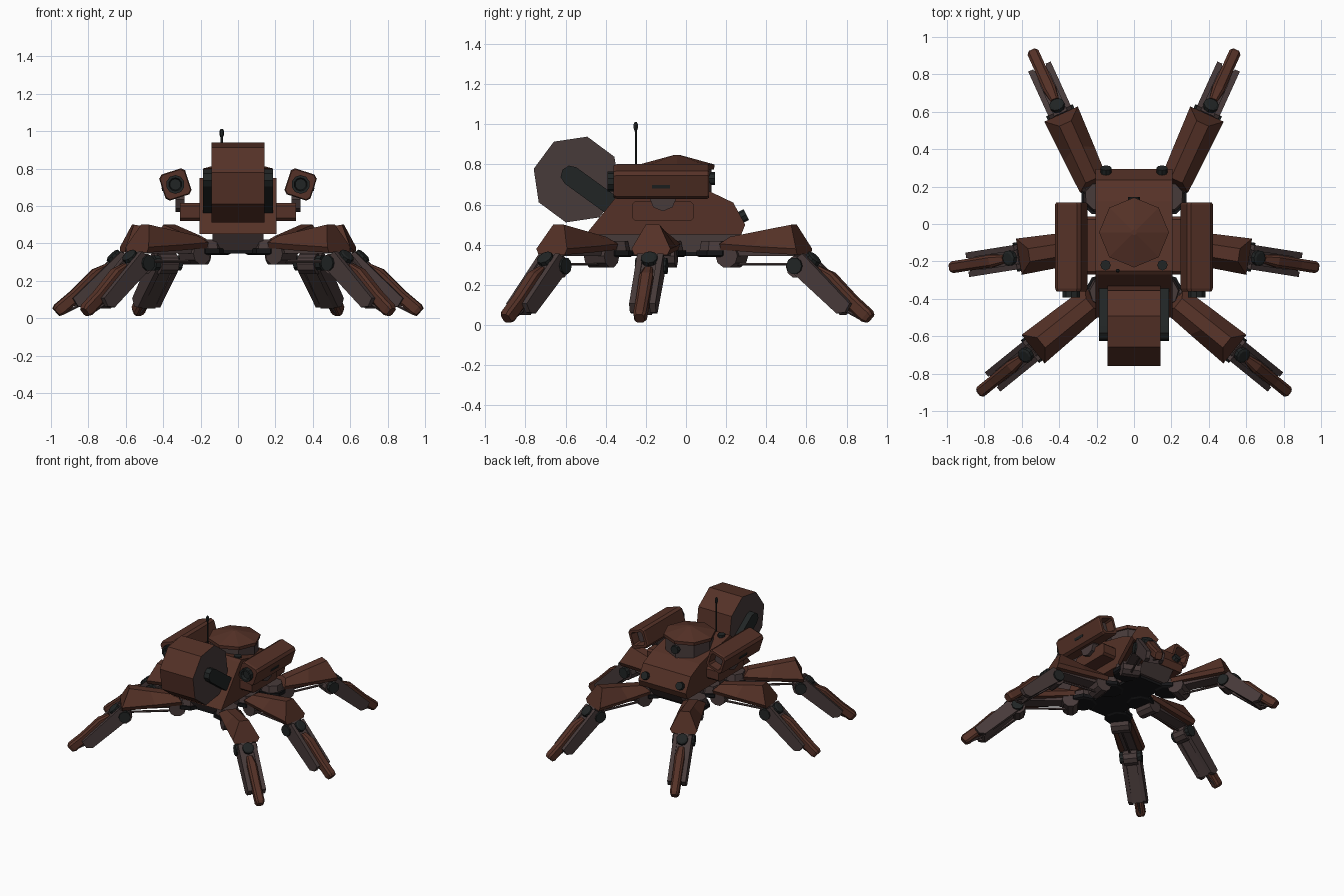
import bpy, bmesh, math
from mathutils import Matrix, Vector

if "Cube" in bpy.data.objects:
    bpy.data.objects.remove(bpy.data.objects["Cube"])

def material(name, rgb):
    m = bpy.data.materials.new(name)
    m.diffuse_color = (*rgb, 1)
    m.use_nodes = True
    m.node_tree.nodes["Principled BSDF"].inputs["Base Color"].default_value = m.diffuse_color
    return m

RUST = material("rust brown", (0.090, 0.031, 0.020))
GREY = material("warm grey", (0.064, 0.043, 0.042))
DARK = material("dark steel", (0.015, 0.018, 0.018))
BLACK = material("underside black", (0.008, 0.008, 0.009))
I = Matrix.Identity(4)
T = lambda x, y, z: Matrix.Translation((x, y, z))
R = lambda deg, axis: Matrix.Rotation(math.radians(deg), 4, axis)

def loft(name, rings, mats, M=I, rule=None):
    """Skin closed rings of equal length; optional rule picks a face material."""
    bm = bmesh.new()
    vs = [[bm.verts.new(p) for p in ring] for ring in rings]
    n = len(rings[0])
    for a, b in zip(vs, vs[1:]):
        for i in range(n):
            bm.faces.new((a[i], a[(i + 1) % n], b[(i + 1) % n], b[i]))
    bm.faces.new(vs[0])
    bm.faces.new(vs[-1])
    bmesh.ops.recalc_face_normals(bm, faces=bm.faces)
    if rule:
        for f in bm.faces:
            f.material_index = rule(f)
    bm.transform(M)
    me = bpy.data.meshes.new(name)
    bm.to_mesh(me)
    bm.free()
    for m in (mats if isinstance(mats, list) else [mats]):
        me.materials.append(m)
    ob = bpy.data.objects.new(name, me)
    bpy.context.collection.objects.link(ob)
    return ob

def side_prism(name, yz, x0, x1, mat, M=I, rule=None):
    return loft(name, [[(x, y, z) for y, z in yz] for x in (x0, x1)], mat, M, rule)

def box(name, x, y, z, mat, M=I):
    return loft(name, [[(x[0], y[0], h), (x[1], y[0], h), (x[1], y[1], h), (x[0], y[1], h)]
                       for h in z], mat, M)

def circle(r, z, n, off=0):
    return [(r * math.cos(math.tau * i / n + off), r * math.sin(math.tau * i / n + off), z)
            for i in range(n)]

def turned(name, steps, n, mat, M=I, off=0):
    """Lathe (radius, height) steps around local z."""
    return loft(name, [circle(r, z, n, off) for r, z in steps], mat, M)

def rod(name, a, b, r, mat, M=I, n=6):
    a, b = Vector(a), Vector(b)
    q = (b - a).to_track_quat('Z', 'Y').to_matrix().to_4x4()
    return turned(name, [(r, 0), (r, (b - a).length)], n, mat, M @ Matrix.Translation(a) @ q)

# Hull, chassis and belly
side_prism("hull", [(-.5, .45), (.275, .45), (.295, .5), (.235, .61), (.12, .665),
                    (-.25, .75), (-.27, .735)], -.205, .205, RUST)
side_prism("chassis", [(-.45, .45), (-.40, .365), (.20, .365), (.27, .45)], -.135, .135, GREY)
box("belly_plate", (-.13, .13), (-.40, .18), (.345, .37), BLACK)

# Turret with a low pointed cap
TUR = T(0, -.045, 0)
turned("turret_wall", [(.172, .62), (.172, .78)], 8, GREY, TUR, math.pi / 2)
turned("turret_cap", [(.185, .775), (.187, .80), (.015, .847)], 8, RUST, TUR, math.pi / 2)
rod("turret_sight", (0, .09, .73), (0, .145, .73), .032, DARK, n=8)

# Rear drum: brown rim, grey ends
drum = [(-.545 + .22 * math.cos(math.radians(31 + 45 * i)),
         .725 + .22 * math.sin(math.radians(31 + 45 * i))) for i in range(8)]
side_prism("rear_drum", drum, -.143, .143, [RUST, GREY],
           rule=lambda f: int(abs(f.normal.x) > .9))

# Antenna
rod("antenna_mast", (-.087, -.25, .74), (-.087, -.25, .98), .006, DARK)
turned("antenna_tip", [(.006, .965), (.012, .98), (.012, 1.0), (.006, 1.012)], 6, DARK,
       T(-.087, -.25, 0))

for s, side in ((1, "right"), (-1, "left")):
    # Drum bracket: rounded bar running from hull to drum centre
    a, b, w = Vector((-.575, .745)), Vector((-.34, .575)), .05
    ang = math.atan2(b.y - a.y, b.x - a.x)
    bar = []
    for c, start in ((b, -90), (a, 90)):
        for k in range(5):
            t = ang + math.radians(start + 45 * k)
            bar.append((c.x + w * math.cos(t), c.y + w * math.sin(t)))
    side_prism(f"drum_bracket_{side}", bar, s * .14, s * .187, DARK)

    # Roof studs and front lamps
    rod(f"roof_stud_{side}", (s * .152, -.22, .72), (s * .152, -.22, .757), .028, DARK, n=8)
    rod(f"front_lamp_{side}", (s * .15, .25, .525), (s * .15, .30, .55), .03, DARK, n=8)

    # Shoulder plate and pivot for the launcher
    side_prism(f"shoulder_{side}", [(-.255, .52), (.025, .52), (.04, .535), (.04, .60),
                                    (.025, .615), (-.255, .615), (-.27, .60), (-.27, .535)],
               s * .19, s * .31, RUST)
    rod(f"launcher_pivot_{side}", (s * .285, -.115, .635), (s * .335, -.115, .635), .068, GREY, n=8)

    # Launcher: bevelled square tube with a recessed mouth
    L = T(s * .335, -.12, .715) @ R(s * 18, 'Y')
    h, c = .073, .055
    sec = [(h, c), (c, h), (-c, h), (-h, c), (-h, -c), (-c, -h), (c, -h), (h, -c)]
    rings = [[(x * k, y, z * k) for x, z in sec]
             for y, k in ((-.24, .93), (-.225, 1), (.225, 1), (.235, .93), (.235, .68), (.17, .6))]
    loft(f"launcher_{side}", rings, [RUST, GREY], L,
         lambda f: int(.16 < f.calc_center_median().y < .22 and abs(f.normal.y) > .9))
    loft(f"launcher_nozzle_{side}",
         [[(r * math.cos(math.tau * i / 10), y, r * math.sin(math.tau * i / 10))
           for i in range(10)] for y, r in ((-.235, .05), (-.272, .05), (-.272, .036), (-.25, .03))],
         DARK, L)
    box(f"launcher_slot_{side}", sorted((s * .072, s * .077)), (-.05, .04), (-.012, .006), DARK, L)

def leg(tag, x, y, deg):
    """Leg pointing along local +x, with its origin under the knee cap."""
    M = T(x, y, 0) @ R(deg, 'Z')
    # Hip hub, arm and ball
    turned("hip_hub_" + tag, [(.085, .338), (.10, .346), (.10, .372)], 8, BLACK, M @ T(-.55, 0, 0))
    turned("hip_collar_" + tag, [(.085, .372), (.075, .42)], 8, GREY, M @ T(-.55, 0, 0))
    box("hip_arm_" + tag, (-.53, -.10), (-.045, .045), (.345, .40), GREY, M)
    rod("hip_barrel_" + tag, (-.46, -.065, .345), (-.46, .065, .345), .06, GREY, M, 10)
    # Thigh armour: trapezoid section, tallest at the knee
    def ring(xb, xt, zb, zt, wb, wt):
        zm = zb + .03
        return [(xb, -wb * .85, zb), (xb, wb * .85, zb), (xb, wb, zm),
                (xt, wt, zt), (xt, -wt, zt), (xb, -wb, zm)]
    loft("thigh_" + tag, [ring(-.49, -.455, .375, .44, .082, .033),
                          ring(-.30, -.27, .362, .473, .09, .034),
                          ring(-.065, -.12, .35, .50, .098, .035)], RUST, M)
    # Piston below the thigh
    rod("thigh_piston_" + tag, (-.44, 0, .303), (-.10, 0, .303), .008, GREY, M)
    # Knee
    rod("knee_axle_" + tag, (-.085, -.078, .295), (-.085, .078, .295), .042, DARK, M, 10)
    rod("knee_barrel_" + tag, (-.085, -.05, .29), (-.085, .05, .29), .056, GREY, M, 10)
    # Shin in its own tilted frame
    S = M @ T(-.02, 0, .325) @ R(43, 'Y')
    box("shin_core_" + tag, (-.05, .31), (-.04, .04), (-.085, -.005), GREY, S)
    for e in (1, -1):
        loft(f"shin_rail_{tag}_{'a' if e > 0 else 'b'}",
             [[(-.06, w, -.07), (-.04, w, .005), (.32, w, .0), (.33, w, -.05), (.30, w, -.085),
               (0, w, -.10)] for w in (e * .036, e * .066)], GREY, S)
    turned("knee_cap_" + tag, [(.042, -.01), (.042, .018), (.03, .024)], 10, DARK, S)
    # Foot: wedge start, long bar, bevelled tip
    def fr(s0, lo, hi, w):
        b = .4 * w
        return [(s0, -w, lo + b), (s0, -w + b, lo), (s0, w - b, lo), (s0, w, lo + b),
                (s0, w, hi - b), (s0, w - b, hi), (s0, -w + b, hi), (s0, -w, hi - b)]
    loft("foot_" + tag, [fr(.055, -.03, .006, .022), fr(.13, -.04, .034, .034),
                         fr(.30, -.04, .03, .032), fr(.41, -.036, .036, .032),
                         fr(.43, -.026, .028, .024)], RUST, S)
    rod("foot_piston_" + tag, (.29, 0, -.065), (.405, 0, -.03), .008, GREY, S)

for tag, x, y, deg in (("back", .417, .647, 65.5), ("middle", .68, -.185, -9),
                       ("front", .59, -.71, -39)):
    leg(tag + "_right", x, y, deg)
    leg(tag + "_left", -x, y, 180 - deg)
